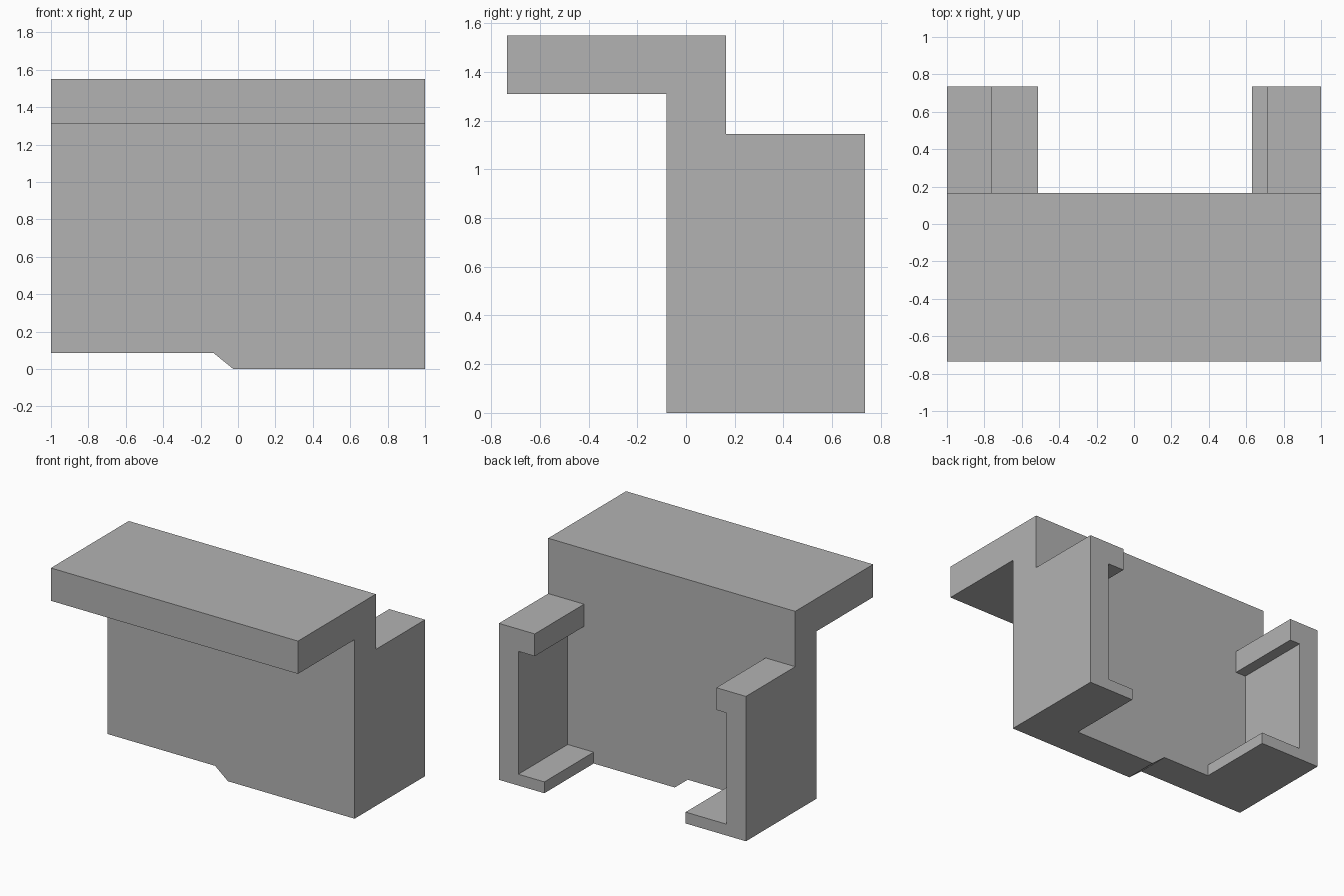
import bpy
import bmesh
from mathutils import Vector

cube = bpy.data.objects.get("Cube")
if cube:
    bpy.data.objects.remove(cube, do_unlink=True)

# Single flat grey
grey = bpy.data.materials.new("plain_grey")
grey.use_nodes = True
colour = (0.45, 0.45, 0.45, 1)
grey.diffuse_color = colour
grey.node_tree.nodes["Principled BSDF"].inputs["Base Color"].default_value = colour


def extrude_profile(name, profile, y0, y1):
    """Extrude an (x, z) outline from y0 to y1."""
    bm = bmesh.new()
    face = bm.faces.new([bm.verts.new((x, y0, z)) for x, z in profile])
    new = bmesh.ops.extrude_face_region(bm, geom=[face])["geom"]
    verts = [v for v in new if isinstance(v, bmesh.types.BMVert)]
    bmesh.ops.translate(bm, verts=verts, vec=Vector((0, y1 - y0, 0)))
    bmesh.ops.recalc_face_normals(bm, faces=bm.faces[:])
    mesh = bpy.data.meshes.new(name)
    bm.to_mesh(mesh)
    bm.free()
    mesh.materials.append(grey)
    obj = bpy.data.objects.new(name, mesh)
    bpy.context.collection.objects.link(obj)
    return obj


FRONT, WALL_FRONT, WALL_BACK, BACK = -0.735, -0.08, 0.165, 0.735
SHELF, TOP, ARM_TOP, RAISED = 1.31, 1.55, 1.145, 0.085


def bracket(name, side, base, lip_top, lip_bottom):
    """C-shaped arm: upright web with an upper and a lower lip."""
    web, under, floor = 0.842, ARM_TOP - 0.163, base + 0.083
    outline = [(1, base), (1, ARM_TOP), (lip_top, ARM_TOP), (lip_top, under),
               (web, under), (web, floor), (lip_bottom, floor), (lip_bottom, base)]
    extrude_profile(name, [(side * x, z) for x, z in outline], WALL_BACK, BACK)


# Upright wall with its stepped lower edge
extrude_profile("wall", [(-1, RAISED), (-0.13, RAISED), (-0.025, 0), (1, 0),
                         (1, TOP), (-1, TOP)], WALL_FRONT, WALL_BACK)

# Overhanging shelf at the front
extrude_profile("front_shelf", [(-1, SHELF), (1, SHELF), (1, TOP), (-1, TOP)],
                FRONT, WALL_FRONT)

# Rear brackets, the right one raised to meet the stepped edge
bracket("left_bracket", 1, 0, 0.71, 0.632)
bracket("right_bracket", -1, RAISED, 0.76, 0.512)
